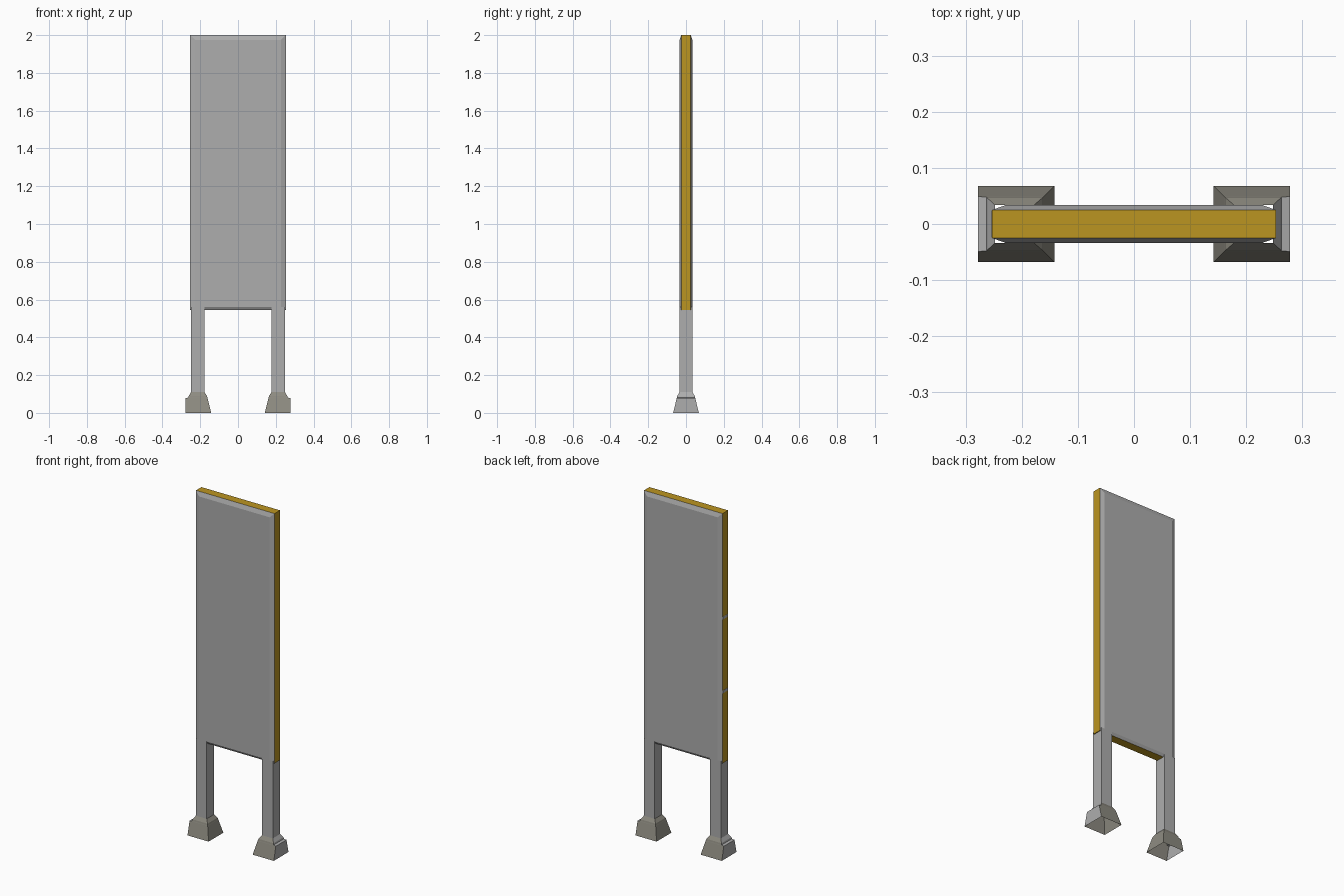
import bpy, bmesh

if "Cube" in bpy.data.objects:
    bpy.data.objects.remove(bpy.data.objects["Cube"])


def mat(name, col):
    m = bpy.data.materials.new(name)
    m.diffuse_color = (*col, 1)
    m.use_nodes = True
    m.node_tree.nodes["Principled BSDF"].inputs["Base Color"].default_value = m.diffuse_color
    return m


gold = mat("gold_edge", (0.50, 0.30, 0.015))
stone = mat("warm_grey", (0.27, 0.26, 0.22))
grey = mat("plain_grey", (0.42, 0.42, 0.42))


def rect_xy(x0, x1, y, z):
    return [(x0, -y, z), (x1, -y, z), (x1, y, z), (x0, y, z)]


def rect_xz(x, z0, z1, y):
    return [(-x, y, z0), (x, y, z0), (x, y, z1), (-x, y, z1)]


def loft(name, rings, mats, pick, caps=False, mirror=False):
    """Skin a stack of four-point rings; pick(ring, normal) gives the material slot."""
    bm = bmesh.new()
    rows = [[bm.verts.new(p) for p in r] for r in rings]
    tagged = []
    for i in range(len(rows) - 1):
        a, b = rows[i], rows[i + 1]
        for j in range(4):
            k = (j + 1) % 4
            tagged.append((i, bm.faces.new((a[j], a[k], b[k], b[j]))))
    if caps:
        bm.faces.new(rows[0])
        bm.faces.new(rows[-1])
    bmesh.ops.recalc_face_normals(bm, faces=bm.faces)
    bm.normal_update()
    for i, f in tagged:
        f.material_index = pick(i, f.normal)
    me = bpy.data.meshes.new(name)
    bm.to_mesh(me)
    bm.free()
    for m in mats:
        me.materials.append(m)
    ob = bpy.data.objects.new(name, me)
    bpy.context.collection.objects.link(ob)
    if mirror:
        md = ob.modifiers.new("mirror", 'MIRROR')
        md.use_axis[0] = True
        md.use_mirror_merge = False
    return ob


# Sign panel: bevelled grey faces around a gold edge band
X, Z0, Z1 = 0.253, 0.545, 2.0
loft("sign_panel",
     [rect_xz(X - 0.025, Z0 + 0.015, Z1 - 0.025, -0.034),
      rect_xz(X, Z0, Z1, -0.025),
      rect_xz(X, Z0, Z1, 0.025),
      rect_xz(X - 0.025, Z0 + 0.015, Z1 - 0.025, 0.034)],
     [grey, gold], lambda i, n: 1 if i == 1 else 0, caps=True)

# Thin seam strips on the left edge
for z in (0.96, 1.39):
    loft("edge_seam",
         [rect_xy(-X - 0.001, -X + 0.002, 0.024, z - 0.008),
          rect_xy(-X - 0.001, -X + 0.002, 0.024, z + 0.008)],
         [grey], lambda i, n: 0, caps=True)

# Square legs
loft("legs",
     [rect_xy(0.178, 0.248, 0.034, 0.085), rect_xy(0.178, 0.248, 0.034, 0.56)],
     [grey], lambda i, n: 0, mirror=True)

# Hollow flared feet with an upright outer end and a small ledge
loft("feet",
     [rect_xy(0.142, 0.278, 0.068, 0.0),
      rect_xy(0.161, 0.278, 0.049, 0.078),
      rect_xy(0.162, 0.263, 0.048, 0.081),
      rect_xy(0.164, 0.261, 0.046, 0.09),
      rect_xy(0.178, 0.248, 0.034, 0.11)],
     [stone, grey], lambda i, n: 1 if n.x > 0.15 else 0, mirror=True)
